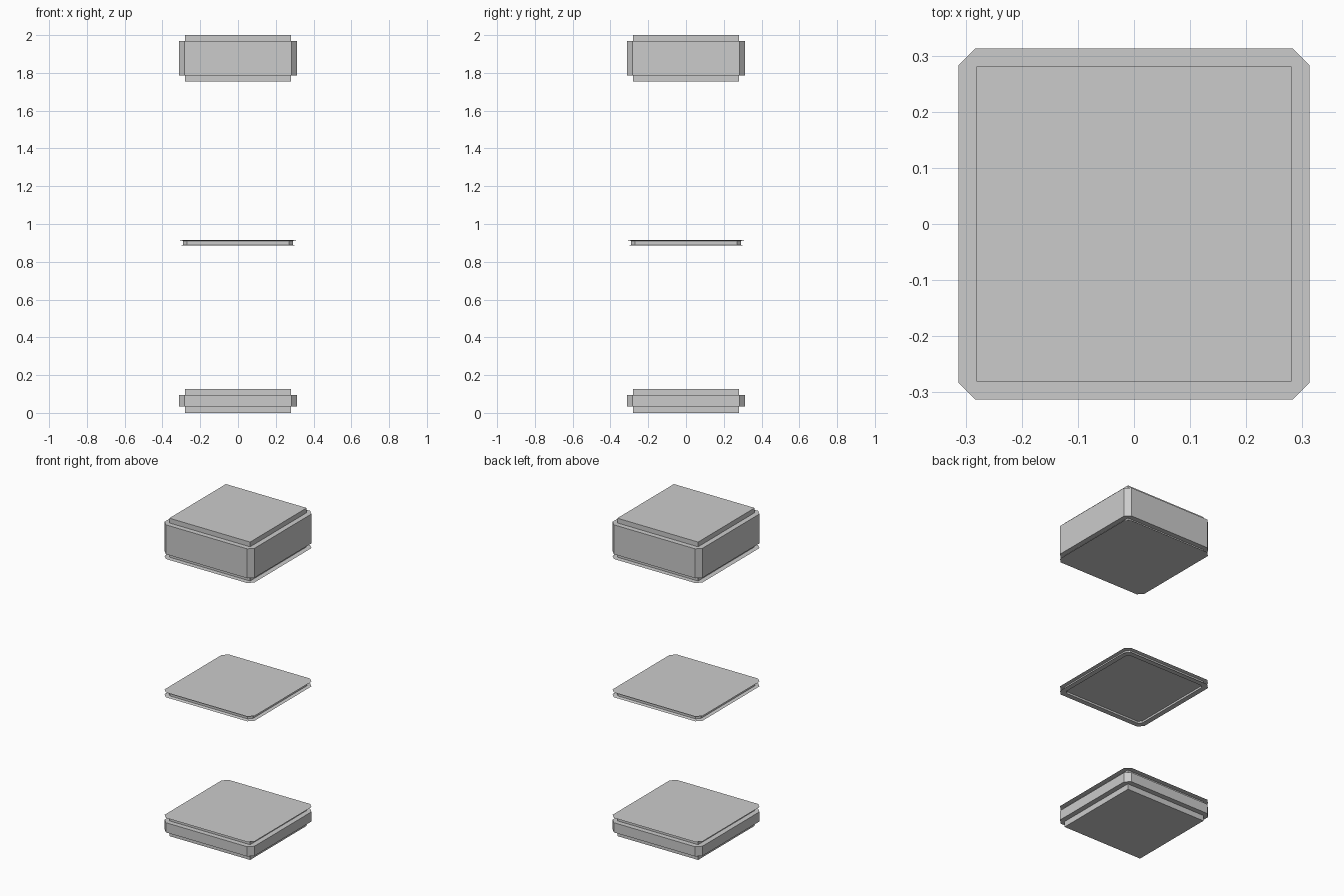
import bpy
import bmesh

cube = bpy.data.objects.get("Cube")
if cube:
    bpy.data.objects.remove(cube, do_unlink=True)

GREY = (0.6, 0.6, 0.6, 1.0)
mat = bpy.data.materials.new("plain grey")
mat.use_nodes = True
mat.diffuse_color = GREY
mat.node_tree.nodes["Principled BSDF"].inputs["Base Color"].default_value = GREY

OUT, INNER, CUT = 0.313, 0.281, 0.03


def outline(half, cut=0.0):
    """Square outline, with corners cut off when cut > 0."""
    if cut == 0:
        return [(half, half), (-half, half), (-half, -half), (half, -half)]
    k = half - cut
    return [(half, k), (k, half), (-k, half), (-half, k),
            (-half, -k), (-k, -half), (k, -half), (half, -k)]


def stack(name, rings, cap_bottom=True, cap_top=True):
    """Join outlines of equal point count, given as (z, half, cut)."""
    bm = bmesh.new()
    loops = [[bm.verts.new((x, y, z)) for x, y in outline(h, c)]
             for z, h, c in rings]
    for a, b in zip(loops, loops[1:]):
        n = len(a)
        for i in range(n):
            j = (i + 1) % n
            bm.faces.new((a[i], a[j], b[j], b[i]))
    if cap_bottom:
        bm.faces.new(loops[0][::-1])
    if cap_top:
        bm.faces.new(loops[-1])
    mesh = bpy.data.meshes.new(name)
    bm.to_mesh(mesh)
    bm.free()
    mesh.materials.append(mat)
    obj = bpy.data.objects.new(name, mesh)
    bpy.context.collection.objects.link(obj)
    return obj


# Top block: chamfered body, raised square cap, neck and paper-thin flange
stack("top_body", [(1.785, OUT, CUT), (1.97, OUT, CUT)])
stack("top_cap", [(1.97, INNER, 0), (2.0, INNER, 0)], cap_bottom=False)
stack("top_neck", [(1.755, INNER, 0), (1.785, INNER, 0)], False, False)
stack("top_flange", [(1.755, OUT, CUT)], cap_top=False)

# Middle plate: wide edges, narrow waist and a shallow recess underneath
stack("middle_plate", [
    (0.897, INNER, 0.018), (0.885, INNER, 0.018),
    (0.885, OUT, CUT), (0.889, 0.292, 0.022),
    (0.911, 0.292, 0.022), (0.915, OUT, CUT)])

# Bottom block: square foot, chamfered body, neck and paper-thin flange
stack("bottom_foot", [(0.0, INNER, 0), (0.035, INNER, 0)], cap_top=False)
stack("bottom_body", [(0.035, OUT, CUT), (0.096, OUT, CUT)])
stack("bottom_neck", [(0.096, INNER, 0), (0.126, INNER, 0)], False, False)
stack("bottom_flange", [(0.126, OUT, CUT)], cap_bottom=False)
